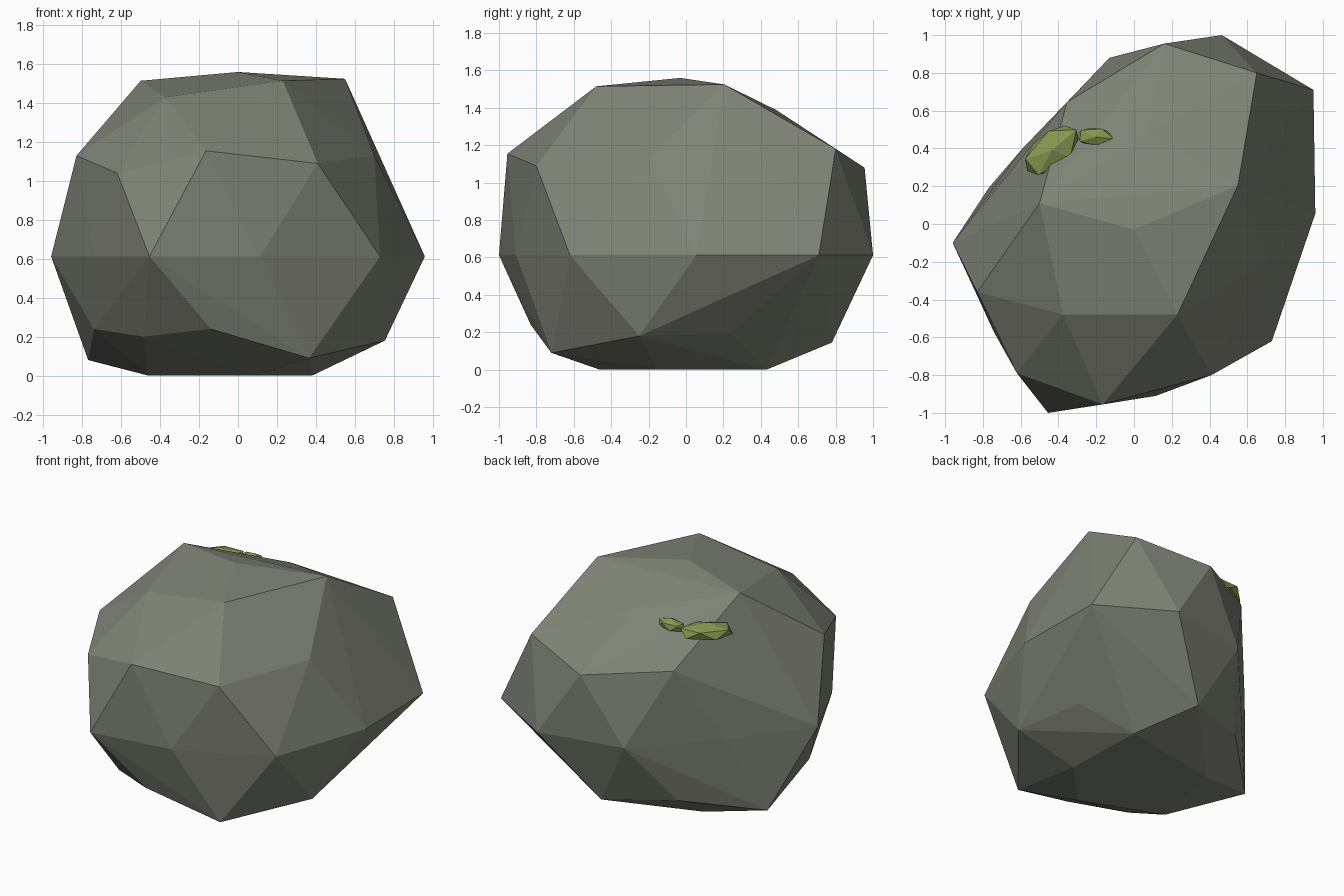
import bpy, bmesh, math
from mathutils import Matrix

if "Cube" in bpy.data.objects:
    bpy.data.objects.remove(bpy.data.objects["Cube"])


def material(name, rgb):
    m = bpy.data.materials.new(name)
    m.diffuse_color = (*rgb, 1)
    m.use_nodes = True
    m.node_tree.nodes["Principled BSDF"].inputs["Base Color"].default_value = m.diffuse_color
    return m


stone = material("grey green stone", (0.21, 0.225, 0.18))
moss = material("moss green", (0.25, 0.31, 0.08))


def finish(name, bm, mat):
    bmesh.ops.recalc_face_normals(bm, faces=bm.faces)
    me = bpy.data.meshes.new(name)
    bm.to_mesh(me)
    bm.free()
    me.materials.append(mat)
    ob = bpy.data.objects.new(name, me)
    bpy.context.collection.objects.link(ob)
    return ob


# Boulder: corner rings from top to base, wrapped in a convex hull
crown = [(0, -.03, 1.56), (-.5, .11, 1.515), (-.375, -.48, 1.43),
         (.23, -.48, 1.515), (.55, .205, 1.525), (.07, .48, 1.39)]
shoulder = [(-.83, -.36, 1.13), (-.62, -.79, 1.04), (-.165, -.955, 1.155),
            (.41, -.8, 1.09), (.7, -.2, 1.13), (.65, .8, 1.18),
            (.16, .955, 1.08), (-.355, .645, 1.125), (-.67, .15, .99)]
waist = [(-.96, -.1), (-.74, -.575), (-.455, -1), (.115, -.91), (.73, -.62),
         (.96, .055), (.95, .71), (.465, 1), (-.13, .88), (-.59, .4)]
foot = [(-.14, -.83, .24), (.365, -.72, .09), (.755, -.25, .18),
        (.66, .24, .195), (.117, .78, .145), (-.35, .59, .19),
        (-.77, .19, .08), (-.74, -.32, .24), (-.485, -.635, .2)]
base = [(.09, -.46), (-.46, -.24), (-.35, .3), (.36, .43), (.38, -.15)]

points = (crown + shoulder + [(x, y, .612) for x, y in waist]
          + foot + [(x, y, 0) for x, y in base])
bm = bmesh.new()
for p in points:
    bm.verts.new(p)
hull = bmesh.ops.convex_hull(bm, input=bm.verts)
loose = [v for v in bm.verts if not v.link_faces]
bmesh.ops.delete(bm, geom=loose, context='VERTS')
finish("boulder", bm, stone)


# Moss: flattened faceted clumps lying on the back left slope
def clump(name, centre, size, turn):
    b = bmesh.new()
    mat = (Matrix.Translation(centre) @ Matrix.Rotation(math.radians(turn), 4, 'Z')
           @ Matrix.Diagonal((*size, 1)))
    bmesh.ops.create_icosphere(b, subdivisions=1, radius=1, matrix=mat)
    finish(name, b, moss)


clump("large_moss_clump", (-.435, .39, 1.335), (.19, .105, .06), 40)
clump("small_moss_clump", (-.205, .46, 1.345), (.11, .055, .045), -5)
